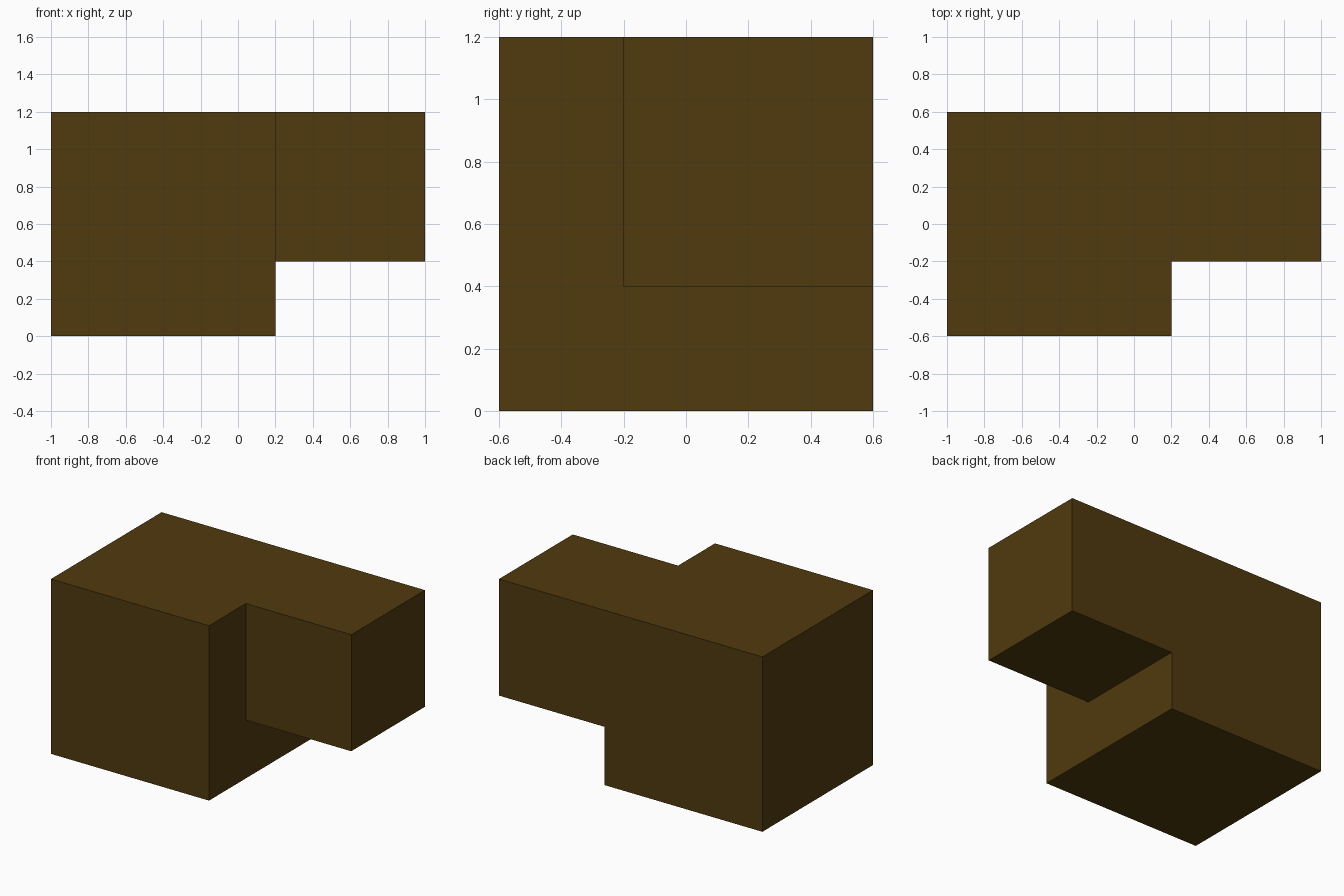
import bpy
import bmesh
from mathutils import Matrix, Vector

cube = bpy.data.objects.get("Cube")
if cube:
    bpy.data.objects.remove(cube, do_unlink=True)

# Single flat colour
BROWN = (0.082, 0.042, 0.0044, 1.0)
brown = bpy.data.materials.new("dark_brown")
brown.use_nodes = True
brown.diffuse_color = BROWN
bsdf = brown.node_tree.nodes["Principled BSDF"]
bsdf.inputs["Base Color"].default_value = BROWN
bsdf.inputs["Roughness"].default_value = 0.9


def add_box(name, low, high):
    """Flat-shaded box between two opposite corners."""
    low, high = Vector(low), Vector(high)
    bm = bmesh.new()
    bmesh.ops.create_cube(
        bm, size=1.0,
        matrix=Matrix.Translation((low + high) / 2) @ Matrix.Diagonal((high - low).to_4d()))
    mesh = bpy.data.meshes.new(name)
    bm.to_mesh(mesh)
    bm.free()
    mesh.materials.append(brown)
    obj = bpy.data.objects.new(name, mesh)
    bpy.context.collection.objects.link(obj)
    return obj


# Large block, and the smaller block flush with its top and back
add_box("main_block", (-1.0, -0.6, 0.0), (0.2, 0.6, 1.2))
add_box("side_block", (0.2, -0.2, 0.4), (1.0, 0.6, 1.2))
